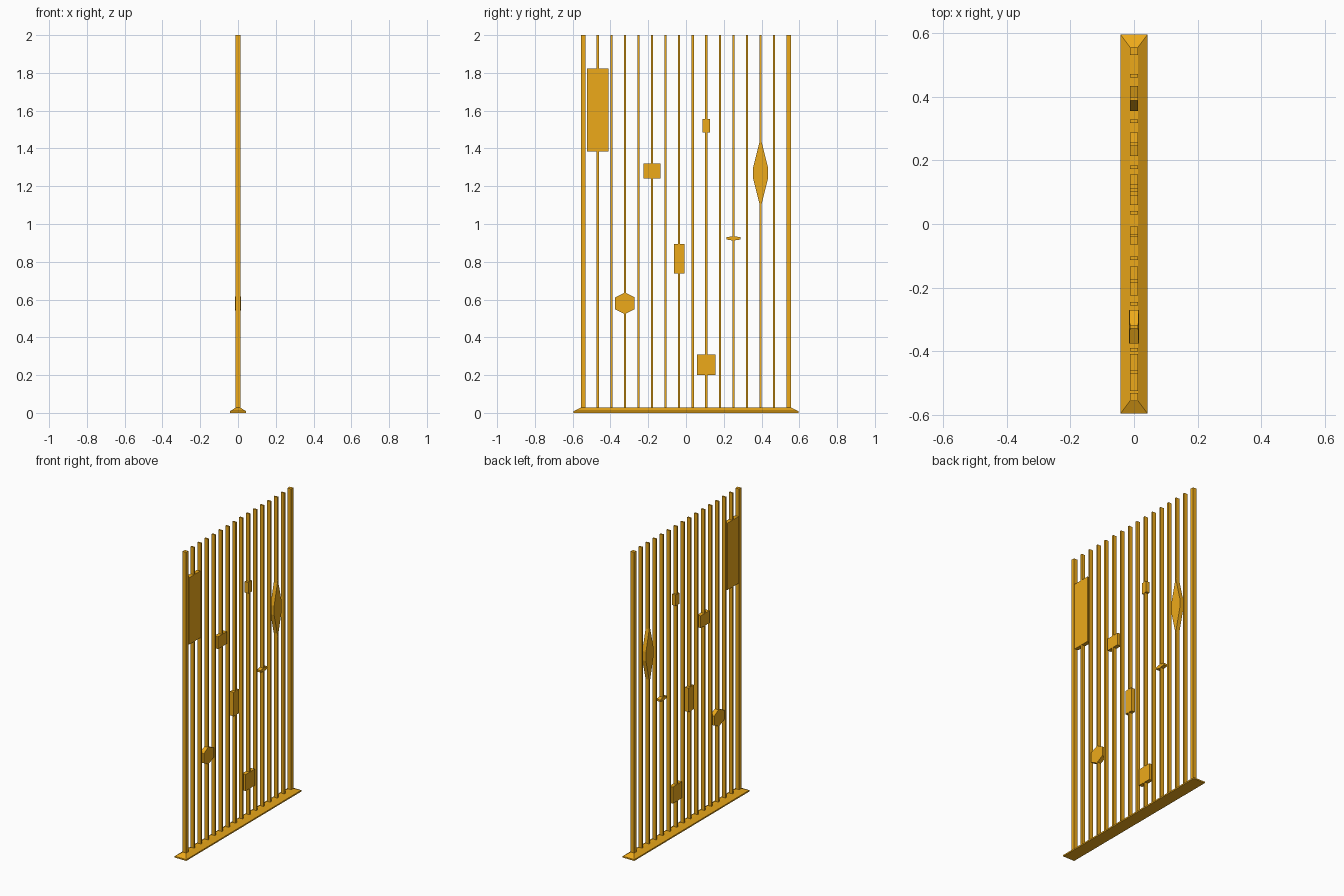
import bpy, bmesh

if "Cube" in bpy.data.objects:
    bpy.data.objects.remove(bpy.data.objects["Cube"])

mat = bpy.data.materials.new("orange_paint")
mat.diffuse_color = (0.85, 0.40, 0.01, 1)
mat.use_nodes = True
mat.node_tree.nodes["Principled BSDF"].inputs["Base Color"].default_value = mat.diffuse_color


def loft(name, rings):
    """Closed flat-faced solid joining rings of points, capped at both ends."""
    bm = bmesh.new()
    loops = [[bm.verts.new(p) for p in ring] for ring in rings]
    n = len(loops[0])
    for a, b in zip(loops, loops[1:]):
        for i in range(n):
            j = (i + 1) % n
            bm.faces.new((a[i], a[j], b[j], b[i]))
    bm.faces.new(loops[0][::-1])
    bm.faces.new(loops[-1])
    bmesh.ops.recalc_face_normals(bm, faces=bm.faces[:])
    mesh = bpy.data.meshes.new(name)
    bm.to_mesh(mesh)
    bm.free()
    mesh.materials.append(mat)
    obj = bpy.data.objects.new(name, mesh)
    bpy.context.collection.objects.link(obj)
    return obj


def rect(hx, hy, z, y=0):
    return [(-hx, y - hy, z), (hx, y - hy, z), (hx, y + hy, z), (-hx, y + hy, z)]


def box(name, y, hx, hy, z0, z1):
    return loft(name, [rect(hx, hy, z0, y), rect(hx, hy, z1, y)])


# Base plate with a sloped top
loft("base", [rect(0.042, 0.596, 0), rect(0.042, 0.596, 0.009),
              rect(0.013, 0.557, 0.028)])

# Thick end posts and thin bars between them
for side in (-1, 1):
    box("end_post", side * 0.5435, 0.013, 0.0115, 0.02, 2.0)
bar_y = [-0.467 + 0.0718 * i for i in range(14)]
for y in bar_y:
    box("bar", y, 0.0125, 0.0055, 0.02, 2.0)

# Rectangular blocks: bar index, half width, bottom, top
for i, hw, z0, z1 in [(0, 0.058, 1.384, 1.822), (4, 0.046, 1.24, 1.32),
                      (8, 0.019, 1.484, 1.556), (6, 0.028, 0.737, 0.894),
                      (8, 0.048, 0.20, 0.308)]:
    box("block", bar_y[i], 0.013, hw, z0, z1)

# Six-sided ornaments: bar index, half width, centre, half height, half flat, edge depth
for name, i, hw, zc, hh, flat, hx in [
        ("hexagon", 2, 0.052, 0.58, 0.057, 0.031, 0.015),
        ("tall_diamond", 12, 0.039, 1.27, 0.187, 0.03, 0.013),
        ("flat_lozenge", 10, 0.037, 0.924, 0.012, 0.006, 0.013)]:
    y = bar_y[i]
    outline = [(0, hh), (hw, flat), (hw, -flat), (0, -hh), (-hw, -flat), (-hw, flat)]
    loft(name, [[(s * (hx if dy else 0.013), y + dy, zc + dz) for dy, dz in outline]
                for s in (-1, 1)])
